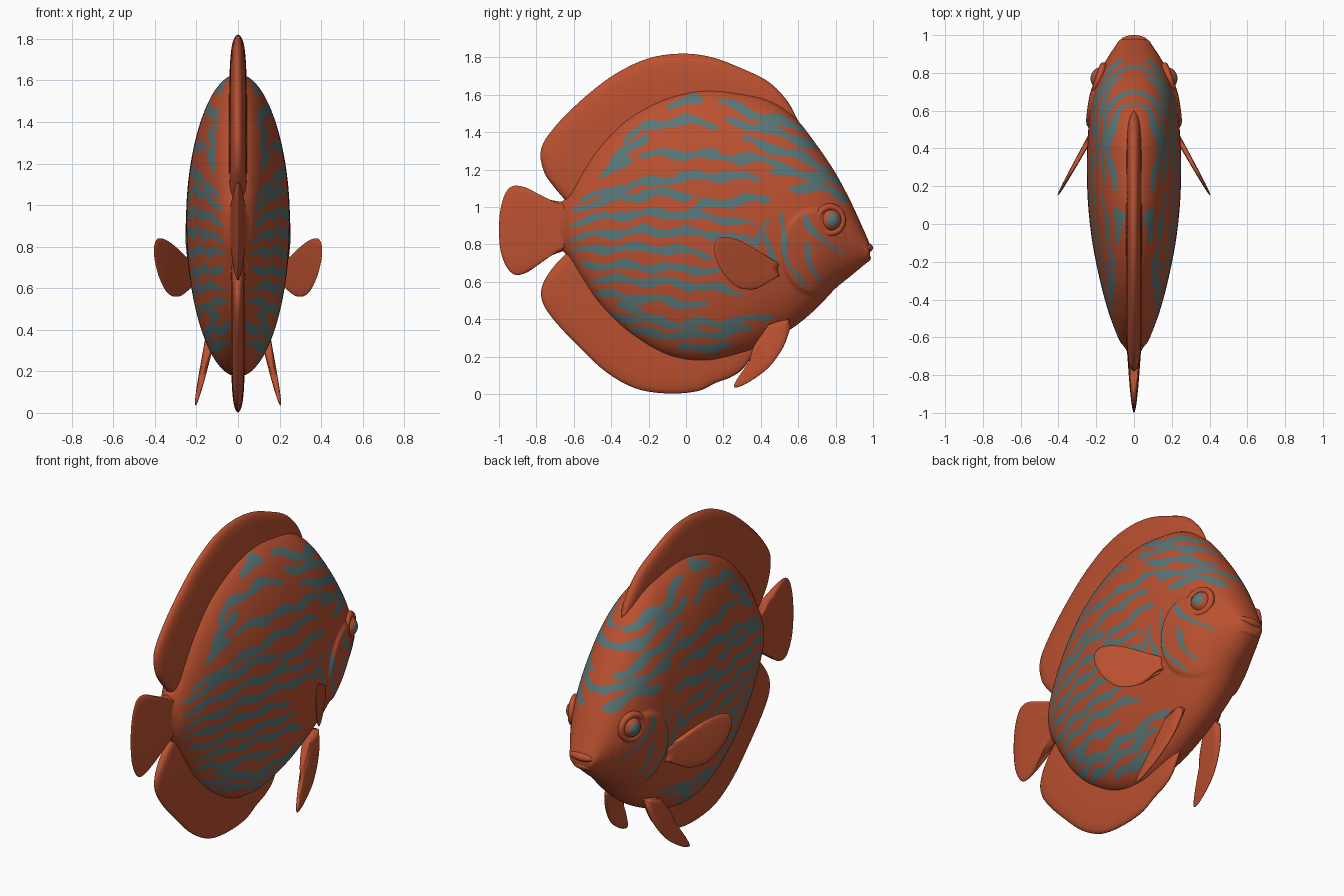
import bpy, bmesh, math

cube = bpy.data.objects.get("Cube")
if cube:
    bpy.data.objects.remove(cube, do_unlink=True)


def make_material(name, rgb):
    mat = bpy.data.materials.new(name)
    mat.use_nodes = True
    colour = (*rgb, 1.0)
    mat.diffuse_color = colour
    mat.node_tree.nodes["Principled BSDF"].inputs["Base Color"].default_value = colour
    return mat


ORANGE = make_material("coral_orange", (0.50, 0.082, 0.03))
TEAL = make_material("slate_teal", (0.10, 0.185, 0.19))


def catmull(points, t):
    """Point on a smooth curve; t counts control points."""
    last = len(points) - 1
    i = min(int(t), last - 1)
    f = t - i
    a, b = points[max(i - 1, 0)], points[i]
    c, d = points[i + 1], points[min(i + 2, last)]
    return [0.5 * (2 * q + (r - p) * f + (2 * p - 5 * q + 4 * r - s) * f * f
                   + (3 * q - p - 3 * r + s) * f ** 3)
            for p, q, r, s in zip(a, b, c, d)]


def finish(name, bm, *mats):
    bmesh.ops.recalc_face_normals(bm, faces=bm.faces[:])
    mesh = bpy.data.meshes.new(name)
    bm.to_mesh(mesh)
    bm.free()
    for mat in mats:
        mesh.materials.append(mat)
    mesh.shade_smooth()
    obj = bpy.data.objects.new(name, mesh)
    bpy.context.collection.objects.link(obj)
    return obj


def loft(rings):
    """Skin closed rings of points and cap both ends."""
    bm = bmesh.new()
    loops = [[bm.verts.new(p) for p in ring] for ring in rings]
    n = len(loops[0])
    for a, b in zip(loops, loops[1:]):
        for j in range(n):
            k = (j + 1) % n
            bm.faces.new((a[j], a[k], b[k], b[j]))
    bm.faces.new(loops[0])
    bm.faces.new(loops[-1])
    return bm


# Body stations: y, top, bottom, half width
STATIONS = [
    (-.72, .97, .83, .012), (-.66, 1.03, .765, .045), (-.62, 1.08, .72, .075),
    (-.55, 1.21, .6, .105), (-.45, 1.35, .46, .14), (-.3, 1.49, .32, .18),
    (-.1, 1.59, .205, .22), (.1, 1.63, .175, .243), (.3, 1.61, .22, .25),
    (.45, 1.57, .285, .245), (.58, 1.48, .36, .235), (.7, 1.33, .46, .215),
    (.8, 1.18, .565, .18), (.88, 1.03, .63, .14), (.94, .9, .68, .1),
    (.975, .82, .71, .075), (.985, .79, .73, .04)]

# Flank stripes, tail to head: y, z, y, z, bow
UPPER_STRIPES = [
    (-.1, 1.54, .09, 1.56, .02), (-.26, 1.41, .17, 1.43, .04),
    (.17, 1.57, .64, 1.42, -.01), (.21, 1.46, .72, 1.31, .02),
    (-.42, 1.2, -.2, 1.38, .02), (-.26, 1.28, .54, 1.23, .02),
    (.3, 1.36, .78, 1.2, .01), (-.57, 1.03, .4, 1.15, .06),
    (.45, 1.18, .85, 1.11, .03), (.55, 1.1, .87, 1.04, .03),
    (-.46, 1.17, -.28, 1.25, .01), (-.61, .98, .06, 1.06, .04),
    (.04, 1.0, .45, 1.04, .01), (-.33, 1.36, -.24, 1.42, 0)]
LOWER_STRIPES = [
    (-.63, .91, .37, .9, .06), (-.62, .83, .39, .81, .05),
    (-.61, .76, .15, .74, .03), (-.57, .69, .2, .65, .01),
    (-.52, .61, .31, .54, .02), (-.49, .54, .12, .47, 0),
    (-.43, .43, .47, .42, -.05), (-.32, .34, .36, .35, -.03),
    (-.05, .24, .25, .26, 0), (-.38, .48, -.1, .39, .0)]
# Cheek stripes, low to high: z, y, z, y, bow
CHEEK_STRIPES = [
    (.56, .64, .98, .52, -.05), (.6, .72, .83, .63, -.01),
    (.74, .84, .97, .64, -.04), (.78, .37, .93, .44, .0),
    (.7, .47, .87, .43, .0)]


def on_stripe(stripes, u, v, half):
    for i, (u0, v0, u1, v1, bow) in enumerate(stripes):
        if not u0 < u < u1:
            continue
        t = (u - u0) / (u1 - u0)
        centre = v0 + (v1 - v0) * t + bow * 4 * t * (1 - t) + .011 * math.sin(24 * u + i)
        size = half * math.hypot(1, (v1 - v0) / (u1 - u0))
        size *= (1 + .25 * math.sin(33 * u + 2 * i)) * math.sqrt(1 - abs(2 * t - 1) ** 5)
        if abs(v - centre) < size:
            return True
    return False


def gill_bulge(y, z):
    r = math.hypot((y - .69) / .19, (z - .76) / .24)
    rise = min(max((1 - r) / .12, 0), 1)
    fade = min(max((.88 - y) / .2, 0), 1)
    return .016 * rise * rise * (3 - 2 * rise) * fade


# Body with painted stripes
SIDES = 320
rings = []
for i, (here, after) in enumerate(zip(STATIONS, STATIONS[1:])):
    steps = max(3, round((after[0] - here[0]) / .007))
    for s in range(steps + (after is STATIONS[-1])):
        y, top, low, wide = catmull(STATIONS, i + s / steps)
        ring = []
        for j in range(SIDES):
            a = math.tau * (j + .5) / SIDES
            z = (top + low) / 2 + (top - low) / 2 * math.sin(a)
            side = math.cos(a)
            ring.append(((wide + gill_bulge(y, z)) * side, y, z))
        rings.append(ring)
bm = loft(rings)
for face in bm.faces:
    _, y, z = face.calc_center_median()
    painted = (on_stripe(UPPER_STRIPES, y, z, .024) or on_stripe(LOWER_STRIPES, y, z, .022)
               or on_stripe(CHEEK_STRIPES, z, y, .014))
    face.material_index = int(painted)
finish("body", bm, ORANGE, TEAL)


def make_fin(name, base, edge, thick, thin, lean=lambda y, z: 0, side=1, n=56, m=14):
    """Lens-shaped fin spanning a base line and an outer edge, both in y, z."""
    rings = []
    for i in range(n + 1):
        u = i / n
        b = catmull(base, u * (len(base) - 1))
        e = catmull(edge, u * (len(edge) - 1))
        ends = max(.12, math.sqrt(1 - abs(2 * u - 1) ** 8))
        right, left = [], []
        for j in range(m + 1):
            v = 1 - (1 - j / m) ** 1.5
            y, z = (p + (q - p) * v for p, q in zip(b, e))
            half = (thick + (thin - thick) * v) * ends * math.sqrt(1.004 - v ** 6)
            x = lean(y, z)
            right.append((side * (x + half), y, z))
            left.append((side * (x - half), y, z))
        rings.append(right + left[::-1])
    finish(name, loft(rings), ORANGE)


# Fins on the centre line
make_fin("dorsal_fin",
         [(.55, 1.42), (.3, 1.5), (0, 1.5), (-.3, 1.38), (-.5, 1.15), (-.58, 1.0)],
         [(.6, 1.46), (.54, 1.57), (.44, 1.67), (.3, 1.74), (.14, 1.8), (-.02, 1.82),
          (-.2, 1.795), (-.38, 1.71), (-.55, 1.58), (-.7, 1.43), (-.775, 1.31),
          (-.76, 1.19), (-.7, 1.1), (-.63, 1.02)], .045, .034)
make_fin("anal_fin",
         [(.34, .32), (.1, .3), (-.15, .33), (-.35, .46), (-.5, .66), (-.57, .8)],
         [(.38, .25), (.31, .14), (.24, .09), (.16, .06), (.06, .015), (-.1, .003),
          (-.27, .03), (-.43, .12), (-.58, .26), (-.71, .4), (-.77, .5),
          (-.765, .59), (-.7, .69), (-.62, .77)], .036, .026)
make_fin("tail_fin",
         [(-.6, 1.0), (-.6, .9), (-.6, .8)],
         [(-.64, 1.025), (-.75, 1.045), (-.86, 1.105), (-.94, 1.105), (-.985, 1.02),
          (-1, .88), (-.985, .74), (-.93, .645), (-.85, .65), (-.74, .73), (-.64, .77)],
         .042, .014)

# Paired fins, eyes
for side, word in ((1, "left"), (-1, "right")):
    make_fin(word + "_pectoral_fin",
             [(.5, .7), (.49, .665), (.5, .63)],
             [(.46, .715), (.37, .775), (.26, .83), (.175, .835), (.15, .77),
              (.19, .66), (.27, .575), (.36, .56), (.42, .585), (.46, .62)],
             .018, .01, lambda y, z: .225 + (.47 - y) * .56, side)
    make_fin(word + "_pelvic_fin",
             [(.55, .4), (.5, .39), (.44, .37)],
             [(.56, .36), (.52, .25), (.44, .14), (.33, .06), (.26, .035),
              (.27, .075), (.33, .16), (.36, .25), (.42, .34)],
             .026, .012, lambda y, z: .135 + (.35 - z) * .22, side)

    turn = side * math.radians(19)
    bm = bmesh.new()
    bmesh.ops.create_uvsphere(bm, u_segments=40, v_segments=28, radius=.062)
    for face in bm.faces:
        face.material_index = int(face.normal.x * side > .84)
    eye = finish(word + "_eye", bm, ORANGE, TEAL)
    eye.location = (side * .168, .77, .93)
    eye.rotation_euler.z = turn

    bpy.ops.mesh.primitive_torus_add(
        location=(side * .186, .77, .93), rotation=(0, math.pi / 2, turn),
        major_radius=.07, minor_radius=.019, major_segments=48, minor_segments=16)
    rim = bpy.context.object
    rim.name = word + "_eye_rim"
    rim.data.materials.append(ORANGE)
    rim.data.shade_smooth()

# Lips
for name, y, z, wide in (("upper_lip", .965, .782, .075), ("lower_lip", .953, .728, .068)):
    bm = bmesh.new()
    bmesh.ops.create_uvsphere(bm, u_segments=32, v_segments=20, radius=1)
    lip = finish(name, bm, ORANGE)
    lip.location = (0, y, z)
    lip.scale = (wide, .035, .027)
